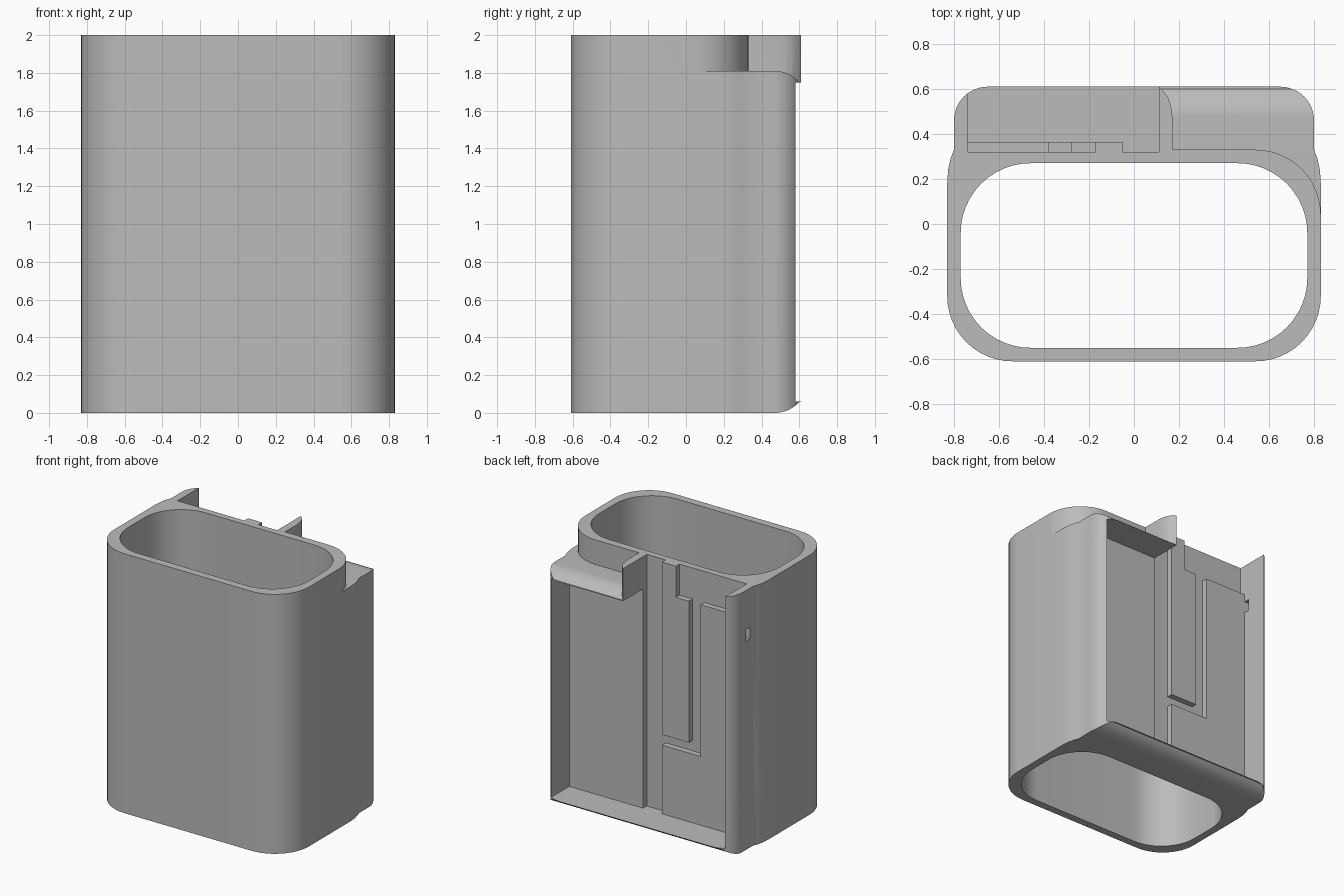
import bpy, bmesh, math
from mathutils import Vector

cube = bpy.data.objects.get("Cube")
if cube:
    bpy.data.objects.remove(cube, do_unlink=True)

grey = bpy.data.materials.new("plain_grey")
grey.use_nodes = True
colour = (0.5, 0.5, 0.5, 1)
grey.diffuse_color = colour
grey.node_tree.nodes["Principled BSDF"].inputs["Base Color"].default_value = colour


def arc(cx, cy, r, start, end, steps=12):
    """Points along a circular arc, angles in degrees."""
    angles = [math.radians(start + (end - start) * i / steps) for i in range(steps + 1)]
    return [(cx + r * math.cos(a), cy + r * math.sin(a)) for a in angles]


def prism(name, points, axis, low, high):
    """Extrude a flat profile along x, y or z."""
    place = {"x": lambda a, b, h: (h, a, b),
             "y": lambda a, b, h: (a, h, b),
             "z": lambda a, b, h: (a, b, h)}[axis]
    bm = bmesh.new()
    face = bm.faces.new([bm.verts.new(place(a, b, low)) for a, b in points])
    new = bmesh.ops.extrude_face_region(bm, geom=[face])["geom"]
    shift = Vector(place(0, 0, high - low))
    bmesh.ops.translate(bm, vec=shift, verts=[v for v in new if isinstance(v, bmesh.types.BMVert)])
    bmesh.ops.recalc_face_normals(bm, faces=bm.faces)
    mesh = bpy.data.meshes.new(name)
    bm.to_mesh(mesh)
    bm.free()
    mesh.materials.append(grey)
    obj = bpy.data.objects.new(name, mesh)
    bpy.context.collection.objects.link(obj)
    return obj


def box(name, x0, x1, y0, y1, z0, z1):
    return prism(name, [(x0, y0), (x1, y0), (x1, y1), (x0, y1)], "z", z0, z1)


def rounded(x, y0, y1, r):
    """Rounded rectangle, mirrored about x = 0."""
    return (arc(x - r, y1 - r, r, 0, 90) + arc(r - x, y1 - r, r, 90, 180)
            + arc(r - x, y0 + r, r, 180, 270) + arc(x - r, y0 + r, r, 270, 360))


def combine(target, other, operation):
    """Apply a boolean and discard the helper."""
    mod = target.modifiers.new(operation, "BOOLEAN")
    mod.operation, mod.solver, mod.object = operation, "EXACT", other
    bpy.context.view_layer.objects.active = target
    bpy.ops.object.modifier_apply(modifier=mod.name)
    bpy.data.objects.remove(other, do_unlink=True)


# Side of the rear housing, flowing out of the tube wall into a round corner
side = [(0.83, 0), (0.83, 0.18), (0.826, 0.24), (0.815, 0.29), (0.8, 0.33)]
right_half = side + arc(0.65, 0.46, 0.15, 0, 90)
left_half = [(-x, y) for x, y in reversed(right_half)]

# Rear housing with a rolled lid and rolled bottom edge
housing = prism("housing", right_half + left_half, "z", -0.1, 1.9)
roll = arc(0.47, 0.175, 0.175, -90, -42, 8)
roll = [(min(y, 0.7), z) for y, z in roll] + [(0.7, 0.06), (0.7, 1.75)]
roll += [(y, 1.81 - z) for y, z in reversed(arc(0.47, 0.175, 0.175, -90, -42, 8))]
combine(housing, prism("roll_profile", [(-0.5, 0)] + roll + [(-0.5, 1.81)], "x", -1, 1), "INTERSECT")

# Full-height section beside the lid, ending in the curved divider
divider = [(0.17, 0), (0.17, 0.48), (0.163, 0.53), (0.15, 0.565), (0.13, 0.59), (0.11, 0.61)]
combine(housing, prism("tall_section", divider + left_half, "z", 0.5, 2), "UNION")

# Main tube
body = prism("holder_body", rounded(0.83, -0.61, 0.33, 0.29), "z", 0, 2)
combine(body, housing, "UNION")
combine(body, prism("bore", rounded(0.77, -0.55, 0.27, 0.31), "z", -1, 3), "DIFFERENCE")

# Open rear compartments
combine(body, box("tall_compartment", -0.74, 0.11, 0.32, 1, 0.06, 3), "DIFFERENCE")
combine(body, box("lidded_compartment", 0.1, 0.74, 0.365, 1, 0.06, 1.75), "DIFFERENCE")

# Raised panels that leave the stepped channel between them
hook = [(-0.05, 2), (-0.17, 2), (-0.17, 1.76), (-0.28, 1.76), (-0.28, 0.67), (-0.05, 0.67)]
corner = [(-0.76, 0.03), (-0.05, 0.03), (-0.05, 0.59), (-0.38, 0.59), (-0.38, 1.76), (-0.76, 1.76)]
for name, shape in (("hook_panel", hook), ("corner_panel", corner)):
    combine(body, prism(name, shape, "y", 0.3, 0.365), "UNION")

# Small slot through the side wall
combine(body, box("side_slot", -1, -0.74, 0.365, 0.41, 1.61, 1.7), "DIFFERENCE")

bpy.ops.object.select_all(action="DESELECT")
body.select_set(True)
bpy.context.view_layer.objects.active = body
bpy.ops.object.shade_smooth_by_angle(angle=math.radians(25))
